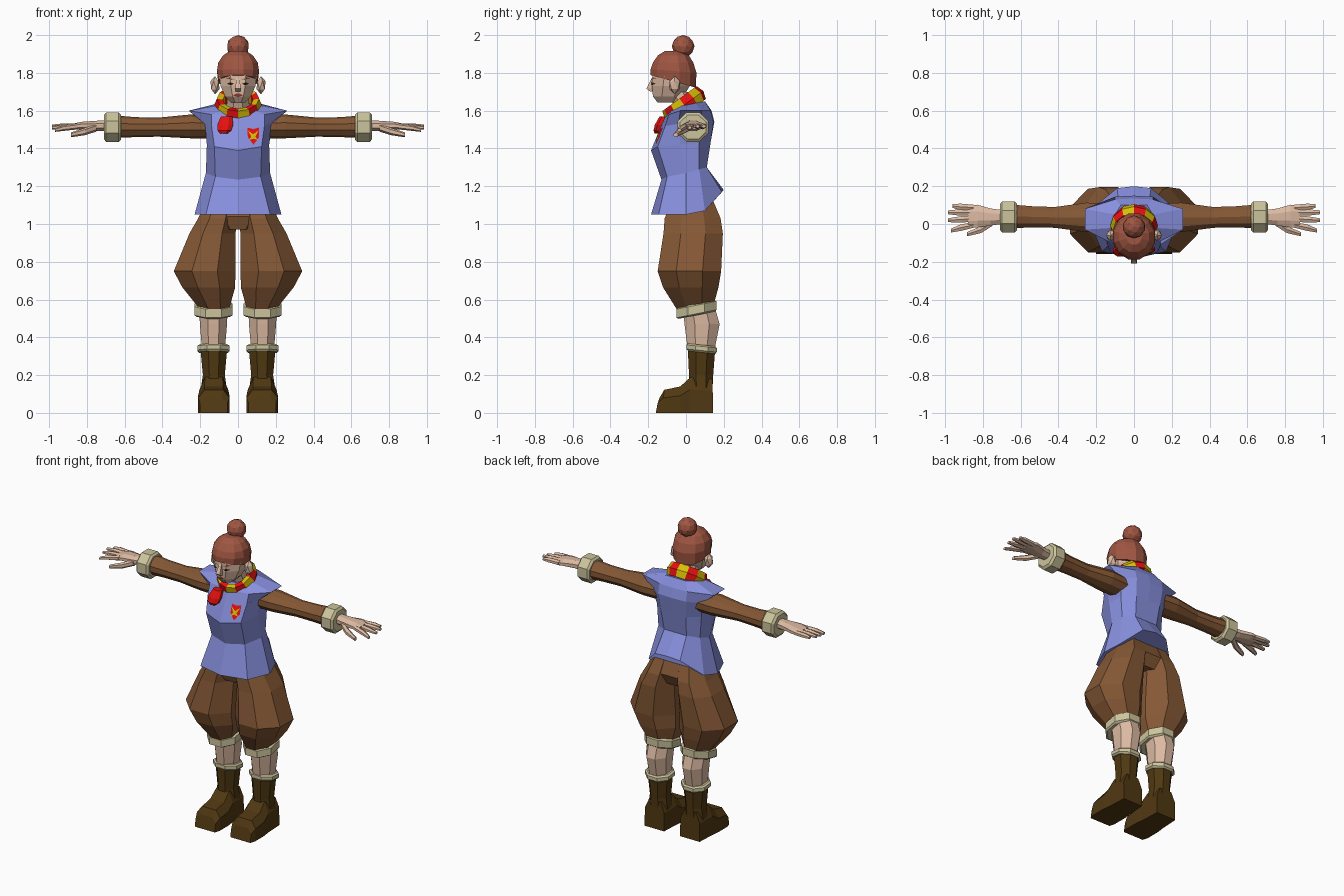
import bpy, bmesh, math
from mathutils import Vector, Matrix
from mathutils.bvhtree import BVHTree


def colour(name, r, g, b):
    m = bpy.data.materials.new(name)
    lin = [((c / 255 + 0.055) / 1.055) ** 2.4 if c > 10 else c / 3294 for c in (r, g, b)]
    m.diffuse_color = (*lin, 1)
    return m


SKIN = colour("skin", 220, 186, 162)
HAIR = colour("auburn hair", 160, 86, 66)
BLUE = colour("tunic blue", 136, 144, 222)
BROWN = colour("cloth brown", 133, 88, 53)
BOOT = colour("boot leather", 80, 56, 18)
CREAM = colour("cream trim", 204, 196, 156)
RED = colour("red", 232, 16, 16)
YELLOW = colour("yellow", 214, 190, 6)
DARK = colour("dark eyes", 50, 32, 26)
LIPS = colour("lips", 150, 60, 56)


def finish(name, bm, mats, mirror=False):
    me = bpy.data.meshes.new(name)
    bm.to_mesh(me)
    for m in mats:
        me.materials.append(m)
    ob = bpy.data.objects.new(name, me)
    bpy.context.collection.objects.link(ob)
    if mirror:
        mod = ob.modifiers.new("mirror", "MIRROR")
        mod.use_mirror_merge = False
    tree = BVHTree.FromBMesh(bm)
    bm.free()
    return tree


def skin(name, rings, mats, mirror=False, loop=False, rule=None):
    """Bridge rings of points; cap the ends or close into a loop."""
    bm = bmesh.new()
    rows = [[bm.verts.new(p) for p in ring] for ring in rings]
    n = len(rows[0])
    for i in range(len(rows) if loop else len(rows) - 1):
        a, b = rows[i], rows[(i + 1) % len(rows)]
        for j in range(n):
            f = bm.faces.new((a[j], a[(j + 1) % n], b[(j + 1) % n], b[j]))
            f.material_index = rule(i) if rule else 0
    if not loop:
        bm.faces.new(rows[0])
        bm.faces.new(rows[-1])
    bmesh.ops.recalc_face_normals(bm, faces=bm.faces)
    return finish(name, bm, mats, mirror)


def loft(name, sections, mat, n=8, axis="Z", tilt=0.0, mirror=False):
    """Sections are (x, y, z, radius_u, radius_v) across the given axis."""
    rings = []
    k = 1 / math.cos(math.pi / n)
    for x, y, z, ru, rv in sections:
        ring = []
        for i in range(n):
            a = (i + 0.5) * 2 * math.pi / n
            u, v = ru * k * math.cos(a), rv * k * math.sin(a)
            ring.append((x + u, y + v, z + tilt * v) if axis == "Z" else (x, y + u, z + v))
        rings.append(ring)
    return skin(name, rings, [mat], mirror)


def ball(name, centre, size, mat, sub=2, mirror=False):
    bm = bmesh.new()
    bmesh.ops.create_icosphere(bm, subdivisions=sub, radius=1)
    for v in bm.verts:
        v.co = Vector(centre) + Vector(size) * v.co
    finish(name, bm, [mat], mirror)


def plate(name, tree, outline, mat, lift=0.003, mirror=False):
    """Thin fan laid on the front of a surface, from an (x, z) outline."""
    cx = sum(p[0] for p in outline) / len(outline)
    cz = sum(p[1] for p in outline) / len(outline)
    bm = bmesh.new()
    vs = []
    for x, z in [(cx, cz)] + outline:
        hit = tree.ray_cast(Vector((x, -1, z)), Vector((0, 1, 0)))[0]
        vs.append(bm.verts.new((x, hit.y - lift, z)))
    for i in range(1, len(vs)):
        f = bm.faces.new((vs[0], vs[i], vs[i % (len(vs) - 1) + 1]))
        f.normal_update()
        if f.normal.y > 0:
            f.normal_flip()
    finish(name, bm, [mat], mirror)


# Tunic: half outlines from front centre to back centre, hem to neck
tunic_half = [
    [(0, -.185, 1.05), (.17, -.145, 1.05), (.23, 0, 1.05), (.2, .1, 1.07), (.09, .19, 1.17), (0, .2, 1.18)],
    [(0, -.13, 1.235), (.12, -.1, 1.25), (.17, 0, 1.27), (.15, .07, 1.29), (.08, .11, 1.3), (0, .11, 1.3)],
    [(0, -.185, 1.39), (.125, -.15, 1.41), (.165, -.03, 1.42), (.16, .07, 1.43), (.09, .13, 1.43), (0, .13, 1.43)],
    [(0, -.14, 1.5), (.14, -.11, 1.52), (.175, -.04, 1.53), (.18, .09, 1.53), (.1, .145, 1.54), (0, .15, 1.54)],
    [(0, -.105, 1.58), (.14, -.09, 1.58), (.26, -.03, 1.6), (.26, .08, 1.6), (.1, .13, 1.6), (0, .135, 1.6)],
    [(0, -.08, 1.6), (.07, -.07, 1.61), (.1, -.02, 1.63), (.1, .05, 1.64), (.07, .1, 1.65), (0, .1, 1.65)],
]
tunic = skin("tunic", [h + [(-x, y, z) for x, y, z in h[-2:0:-1]] for h in tunic_half], [BLUE])

# Chest badge
plate("badge_shield", tunic, [(.05, 1.51), (.08, 1.503), (.11, 1.51), (.112, 1.46), (.082, 1.42), (.052, 1.46)], RED, .004)
plate("badge_star", tunic, [(.053, 1.495), (.08, 1.475), (.108, 1.495), (.092, 1.463), (.105, 1.445),
                            (.083, 1.452), (.058, 1.445), (.07, 1.463)], YELLOW, .007)

# Breeches
loft("pelvis", [(0, .03, .97, .1, .11), (0, .035, 1.04, .18, .14), (0, .04, 1.13, .16, .1)], BROWN)
loft("breeches_leg", [(.09, .035, 1.12, .08, .11), (.108, .035, 1.03, .103, .148), (.135, .038, .95, .122, .157),
                      (.177, .018, .75, .163, .168), (.155, .025, .665, .14, .147), (.125, .045, .55, .078, .095)],
     BROWN, mirror=True)

# Lower legs, trims and boots
loft("knee_cuff", [(.13, .055, .517, .09, .095), (.13, .055, .525, .1, .106), (.13, .055, .57, .1, .106),
                   (.13, .055, .58, .088, .093)], CREAM, tilt=.2, mirror=True)
loft("calf", [(.13, .07, .55, .075, .085), (.13, .085, .47, .072, .093), (.13, .08, .33, .06, .07)], SKIN, mirror=True)
loft("boot_trim", [(.13, .083, .32, .075, .072), (.13, .083, .33, .085, .08), (.13, .083, .352, .085, .08),
                   (.13, .083, .36, .074, .072)], CREAM, tilt=-.1, mirror=True)
loft("boot_shaft", [(.128, .082, .33, .07, .072), (.128, .08, .2, .058, .064), (.128, .08, .12, .07, .06)],
     BOOT, mirror=True)
foot = []
for yb, yt, w, h in [(.143, .14, .07, .18), (.02, .025, .076, .19), (-.03, -.03, .083, .14),
                     (-.125, -.115, .083, .122), (-.16, -.14, .072, .08)]:
    foot.append([(.128 - w, yb, 0), (.128 + w, yb, 0), (.128 + w, (yb + yt) / 2, h * .65),
                 (.128 + w * .6, yt, h), (.128 - w * .6, yt, h), (.128 - w, (yb + yt) / 2, h * .65)])
skin("boot_foot", foot, [BOOT], mirror=True)

# Sleeves and cuffs
loft("sleeve", [(.1, .035, 1.515, .07, .06), (.25, .035, 1.517, .078, .06), (.42, .035, 1.513, .055, .048),
                (.54, .038, 1.513, .056, .05), (.64, .04, 1.515, .062, .056)], BROWN, 10, "X", mirror=True)
loft("wrist_cuff", [(.62, .037, 1.513, .07, .066), (.632, .037, 1.513, .082, .078), (.698, .037, 1.513, .082, .078),
                    (.71, .037, 1.513, .068, .064)], CREAM, 8, "X", mirror=True)

# Hands
loft("palm", [(.69, .037, 1.52, .036, .03), (.76, .037, 1.52, .045, .026), (.83, .042, 1.52, .06, .021),
              (.88, .04, 1.515, .058, .015)], SKIN, 8, "X", mirror=True)
for i, (y0, y1, tip, z1) in enumerate([(-.005, -.035, .97, 1.497), (.028, .02, .985, 1.51),
                                       (.06, .062, .985, 1.517), (.087, .095, .96, 1.517)]):
    loft(f"finger_{i + 1}", [(.85, y0, 1.517, .015, .014), (.92, (y0 + y1) / 2, (1.52 + z1) / 2, .017, .013),
                             (tip, y1, z1, .01, .008)], SKIN, 6, "X", mirror=True)
loft("thumb", [(.75, .01, 1.51, .02, .018), (.81, -.03, 1.49, .018, .017), (.885, -.054, 1.472, .011, .011)],
     SKIN, 6, "X", mirror=True)

# Neck and head
loft("neck", [(0, .02, 1.56, .065, .06), (0, -.04, 1.7, .055, .055)], SKIN)
head = loft("head", [(0, -.1, 1.642, .038, .05), (0, -.095, 1.675, .068, .08), (0, -.08, 1.73, .092, .1),
                     (0, -.07, 1.79, .1, .108), (0, -.07, 1.85, .085, .09)], SKIN, 8)
loft("nose", [(0, -.172, 1.775, .008, .008), (0, -.188, 1.717, .015, .022), (0, -.178, 1.702, .012, .012)], SKIN, 4)
ball("ear", (.122, -.06, 1.735), (.027, .032, .048), SKIN, 1, True)

# Painted face
plate("eye", head, [(.02, 1.742), (.04, 1.751), (.06, 1.743), (.04, 1.735)], DARK, mirror=True)
plate("eyebrow", head, [(.015, 1.762), (.045, 1.777), (.07, 1.767), (.045, 1.768)], HAIR, mirror=True)
plate("mouth", head, [(-.028, 1.682), (-.01, 1.69), (.01, 1.69), (.028, 1.682), (0, 1.672)], LIPS)

# Hair cap with a hem sloping down to the nape, and a bun
hair = []
for cy, z, rx, ry, t in [(-.068, 1.755, .106, .122, -.28), (-.066, 1.81, .113, .123, -.08), (-.068, 1.855, .106, .108, 0),
                         (-.067, 1.893, .08, .083, 0), (-.065, 1.917, .042, .045, 0)]:
    ring = []
    for i in range(12):
        a = (i + .5) * math.pi / 6
        ring.append((rx * math.cos(a) * 1.02, cy + ry * math.sin(a) * 1.02, z + t * ry * math.sin(a)))
    hair.append(ring)
skin("hair", hair, [HAIR])
ball("hair_bun", (0, -.015, 1.94), (.06, .06, .06), HAIR, 2)

# Striped scarf ring, tilted up at the back, with a loose end
tilt = Matrix.Translation((0, -.01, 1.63)) @ Matrix.Rotation(math.radians(36), 4, "X")
profile = [(.08, -.035), (.112, -.042), (.126, 0), (.112, .042), (.08, .035)]
scarf = []
for i in range(12):
    a = i * math.pi / 6
    scarf.append([tilt @ Vector((r * math.sin(a), -r * math.cos(a), h)) for r, h in profile])
skin("scarf", scarf, [YELLOW, RED], loop=True, rule=lambda i: i % 2)
loft("scarf_end", [(-.06, -.115, 1.57, .03, .025), (-.068, -.14, 1.525, .042, .025), (-.072, -.15, 1.495, .036, .022),
                   (-.075, -.152, 1.48, .02, .014)], RED)
